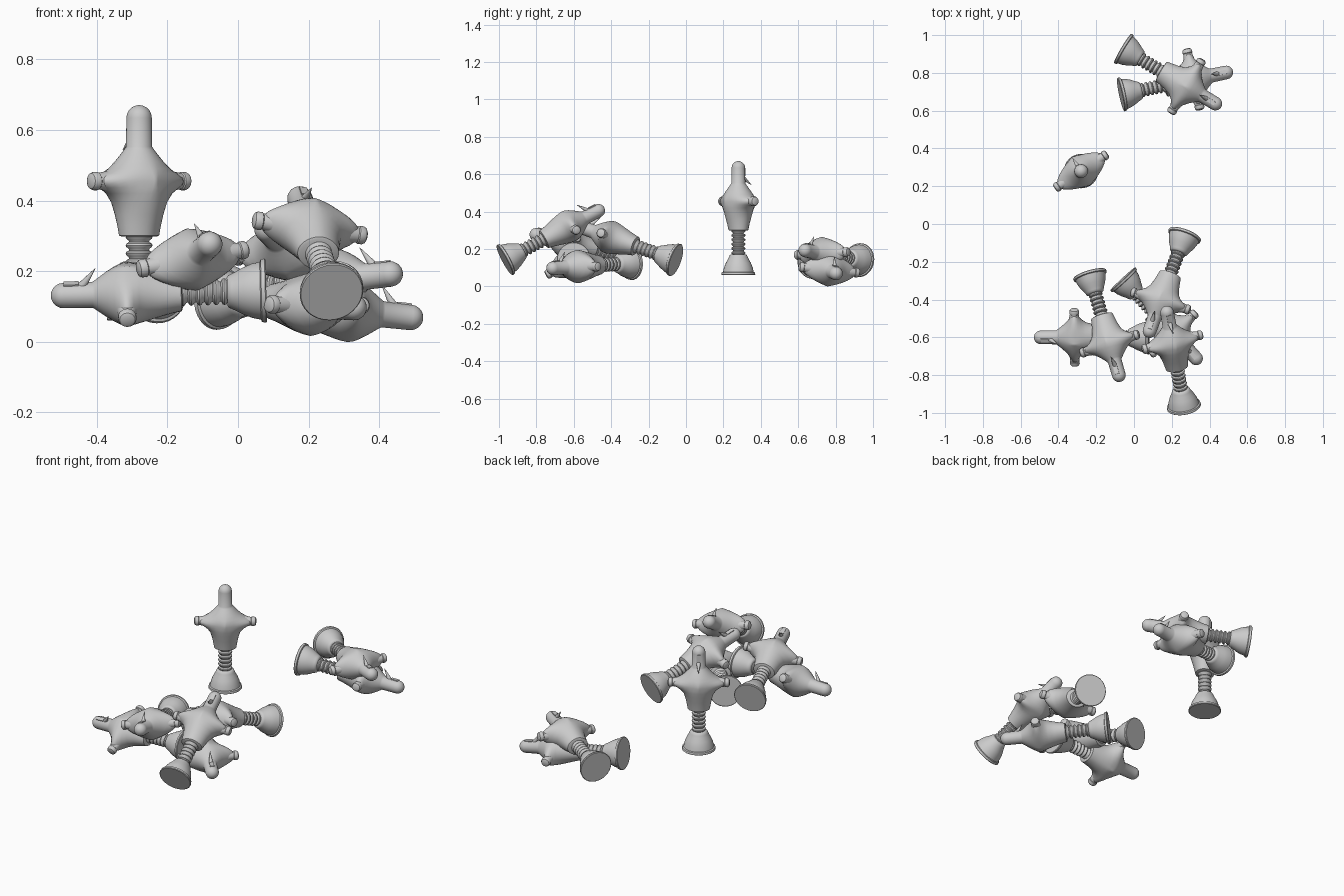
import bpy, bmesh, math
from mathutils import Vector, Matrix

if "Cube" in bpy.data.objects:
    bpy.data.objects.remove(bpy.data.objects["Cube"])


def loft(bm, rings, n=32):
    """Skin elliptical rings (t, half_width, half_depth) along z, capped at both ends."""
    loops = []
    for t, w, h in rings:
        p = 1 + max(0, w - h) * 16          # wide rings pinch into a diamond
        loop = []
        for i in range(n):
            a = 2 * math.pi * i / n
            c, s = math.cos(a), math.sin(a)
            loop.append(bm.verts.new((math.copysign(abs(c) ** p, c) * w, s * h, t)))
        loops.append(loop)
    for a, b in zip(loops, loops[1:]):
        for i in range(n):
            j = (i + 1) % n
            bm.faces.new((a[i], a[j], b[j], b[i]))
    bm.faces.new(loops[0][::-1])
    bm.faces.new(loops[-1])


def to_mesh(name, bm, angle=35):
    bmesh.ops.recalc_face_normals(bm, faces=bm.faces)
    for f in bm.faces:
        f.smooth = True
    for e in bm.edges:
        if len(e.link_faces) == 2 and e.calc_face_angle() > math.radians(angle):
            e.smooth = False
    me = bpy.data.meshes.new(name)
    bm.to_mesh(me)
    bm.free()
    return me


def round_loft(name, profile):
    bm = bmesh.new()
    loft(bm, [(t, r, r) for t, r in profile])
    return to_mesh(name, bm)


# flared foot cup with a rim
cup = round_loft("cup", [(0, .088), (.003, .091), (.014, .089), (.017, .082), (.04, .077),
                         (.065, .067), (.085, .056), (.098, .050), (.107, .046), (.111, .040)])

# ribbed neck
ribs, t0, pitch = 6, .105, .0235
prof = []
for k in range(ribs):
    t = t0 + k * pitch
    prof += [(t, .028), (t + .005, .030), (t + .009, .036), (t + .014, .038), (t + .019, .036), (t + .0225, .030)]
neck = round_loft("neck", prof)

# bulged body running up into a round-tipped rod
rings = [(.238, .052, .046), (.241, .060, .052), (.27, .065, .058), (.30, .071, .066), (.335, .082, .076),
         (.36, .102, .083), (.376, .128, .087), (.386, .143, .088), (.395, .147, .089), (.404, .143, .088),
         (.416, .122, .085), (.43, .095, .078), (.45, .072, .066), (.47, .054, .052), (.484, .043, .042),
         (.492, .037, .037)]
rings += [(.574 + .036 * math.sin(a), .036 * math.cos(a), .036 * math.cos(a))
          for a in [math.radians(d) for d in (0, 18, 36, 54, 70, 83)]]
bm = bmesh.new()
loft(bm, rings)
body = to_mesh("body", bm, 40)

# two side lugs with slightly swollen ends
bm = bmesh.new()
for side in (-1, 1):
    part = bmesh.new()
    loft(part, [(.10, .030, .030), (.14, .023, .023), (.143, .026, .026), (.155, .026, .026),
                (.163, .022, .022), (.167, .014, .014)], 20)
    part.transform(Matrix.Translation((0, 0, .395)) @ Matrix.Rotation(side * math.pi / 2, 4, 'Y'))
    tmp = bpy.data.meshes.new("tmp")
    part.to_mesh(tmp)
    part.free()
    bm.from_mesh(tmp)
    bpy.data.meshes.remove(tmp)
lugs = to_mesh("side_lugs", bm)

# sight block and swept spike on the rod
bm = bmesh.new()
bmesh.ops.create_cube(bm, size=1, matrix=Matrix.Translation((0, .032, .552)) @ Matrix.Diagonal((.022, .014, .042, 1)))
base, tip = Vector((0, .028, .522)), Vector((0, .083, .483))
q = (tip - base).to_track_quat('Z', 'Y').to_matrix().to_4x4()
bmesh.ops.create_cone(bm, cap_ends=True, segments=12, radius1=.013, radius2=.0008, depth=(tip - base).length,
                      matrix=Matrix.Translation((base + tip) / 2) @ q)
spike = to_mesh("rod_spike", bm)

# each figure: centre of cup foot, head tip, direction the spike faces
figures = [
    ((-.28, .28, .06), (-.28, .28, .67), (-.55, .83, 0)),
    ((-.06, .93, .14), (.46, .62, .195), (-.1, 0, 1)),
    ((-.07, .685, .13), (.525, .81, .065), (0, .1, 1)),
    ((.08, -.60, .145), (-.53, -.60, .13), (0, -.45, .89)),
    ((-.235, -.265, .14), (-.07, -.835, .285), (-.18, 0, 1)),
    ((.27, -.055, .14), (.07, -.60, .33), (-.15, 0, 1)),
    ((.265, -.97, .14), (.17, -.44, .42), (.14, 0, 1)),
    ((-.06, -.29, .125), (.355, -.74, .095), (0, 0, 1)),
]
for i, (foot, head, up) in enumerate(figures, 1):
    z = (Vector(head) - Vector(foot)).normalized()
    y = Vector(up)
    y = (y - z * y.dot(z)).normalized()
    x = y.cross(z)
    m = Matrix.Translation(foot) @ Matrix((x, y, z)).transposed().to_4x4()
    for me in (cup, neck, body, lugs, spike):
        ob = bpy.data.objects.new(f"{me.name}_{i}", me)
        ob.matrix_world = m
        bpy.context.collection.objects.link(ob)
